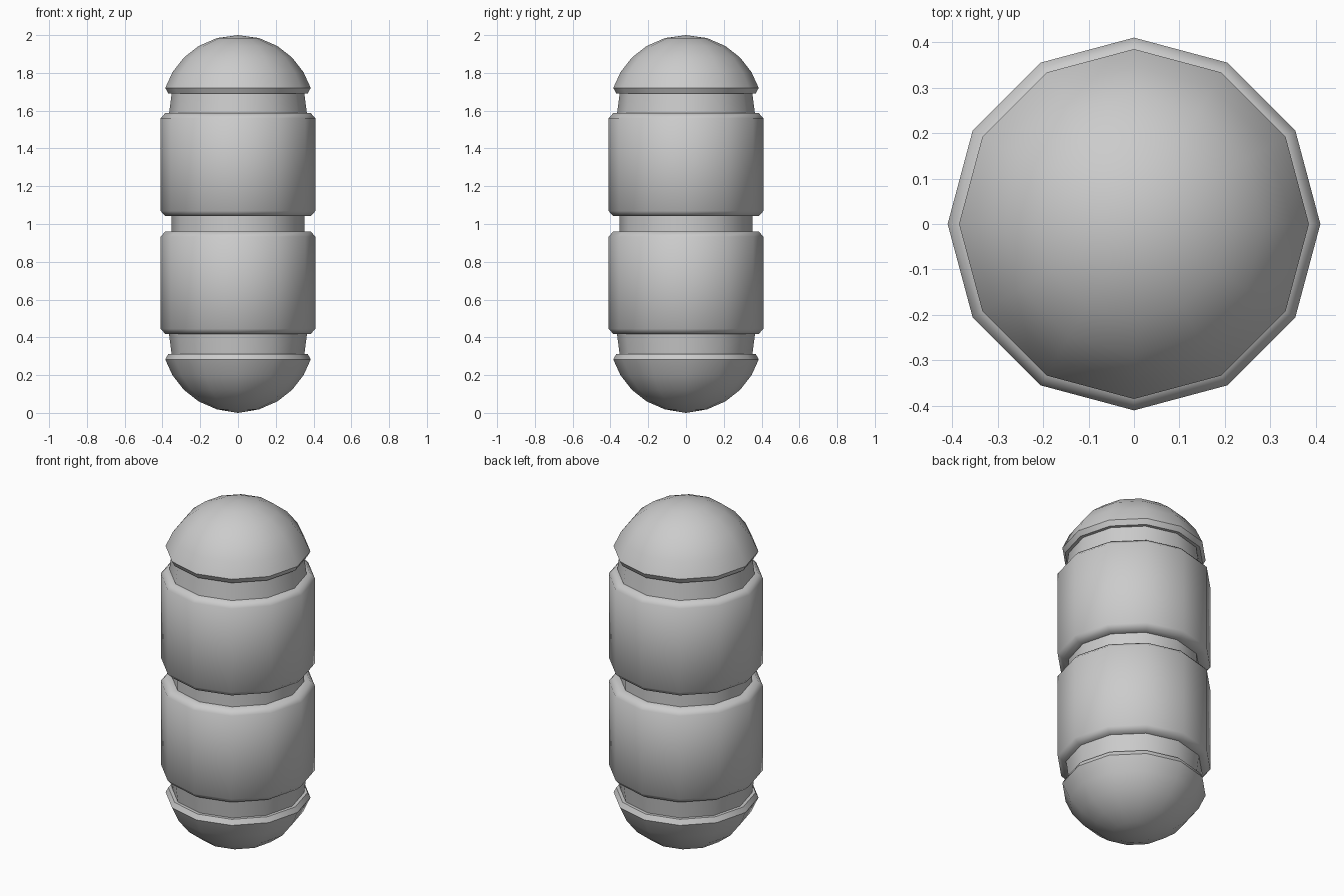
import bpy, bmesh, math

if "Cube" in bpy.data.objects:
    bpy.data.objects.remove(bpy.data.objects["Cube"])

SIDES = 12


def lathe(name, profile):
    """Spin an (r, z) profile, listed bottom to top, around the z axis."""
    bm = bmesh.new()
    rings = []
    for r, z in profile:
        n = SIDES if r > 0 else 1
        rings.append([bm.verts.new((r * math.cos(2 * math.pi * i / SIDES),
                                    r * math.sin(2 * math.pi * i / SIDES), z))
                      for i in range(n)])
    for a, b in zip(rings, rings[1:]):
        for i in range(SIDES):
            j = (i + 1) % SIDES
            quad = [a[i % len(a)], a[j % len(a)], b[j % len(b)], b[i % len(b)]]
            bm.faces.new(list(dict.fromkeys(quad)))
    bmesh.ops.recalc_face_normals(bm, faces=bm.faces)
    mesh = bpy.data.meshes.new(name)
    bm.to_mesh(mesh)
    bm.free()
    obj = bpy.data.objects.new(name, mesh)
    bpy.context.collection.objects.link(obj)
    bpy.ops.object.select_all(action='DESELECT')
    obj.select_set(True)
    bpy.context.view_layer.objects.active = obj
    bpy.ops.object.shade_smooth_by_angle(angle=math.radians(50))
    return obj


def flip(profile):
    return [(r, 2 - z) for r, z in reversed(profile)]


# Inner core with slightly tapered necks
lathe("core", [(0, 0.3), (0.35, 0.3), (0.367, 0.43), (0.352, 0.44),
               (0.352, 1.56), (0.367, 1.57), (0.35, 1.70), (0, 1.70)])

# Two wide chamfered bands
for name, z0, z1 in (("lower_band", 0.418, 0.96), ("upper_band", 1.042, 1.587)):
    lathe(name, [(0.34, z0), (0.385, z0), (0.41, z0 + 0.027),
                 (0.41, z1 - 0.027), (0.385, z1), (0.34, z1), (0.34, z0)])

# Domed end caps with a small undercut rim
R, cz = 0.4047, 1.5953
dome = [(0, 1.692), (0.37, 1.692)]
for deg in (18, 31, 45, 59, 74):
    a = math.radians(deg)
    dome.append((R * math.cos(a), cz + R * math.sin(a)))
dome.append((0, 2.0))
lathe("top_cap", dome)
lathe("bottom_cap", [(r, z + 0.003 if r else z) for r, z in flip(dome)])
